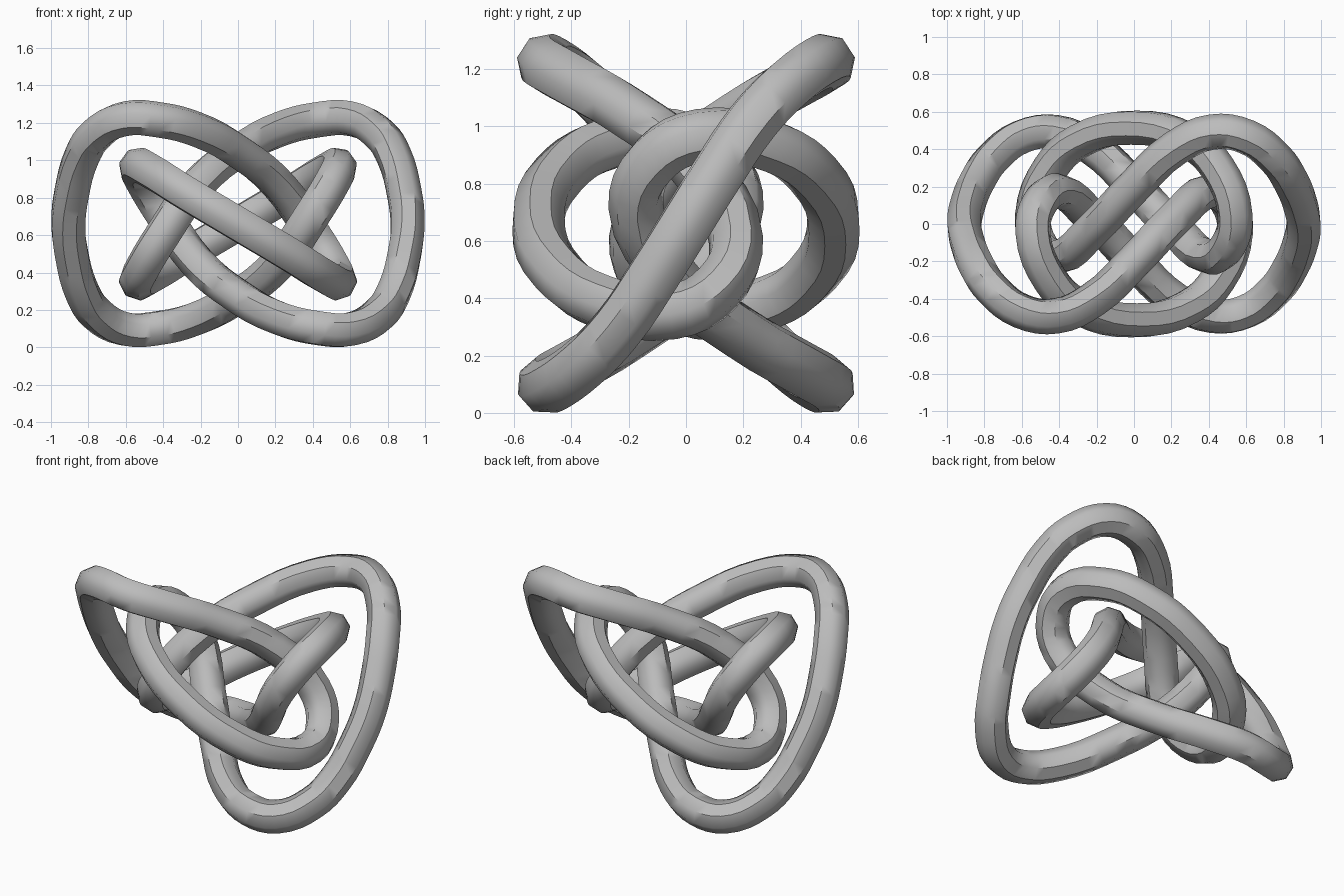
import bpy
from math import radians

cube = bpy.data.objects.get("Cube")
if cube:
    bpy.data.objects.remove(cube, do_unlink=True)

TUBE_RADIUS = 0.096
MID_HEIGHT = 0.66

# One quarter of the knot's centre line: front strand, inner hook, outer lobe
quarter = [
    (0, -.515, 0), (.29, -.445, -.172), (.45, -.295, -.272), (.54, -.05, -.308),
    (.505, .11, -.225), (.405, .175, -.06), (.22, .03, .205), (0, -.2, .387),
    (-.22, -.405, .505), (-.42, -.492, .556), (-.6, -.467, .563),
    (-.755, -.352, .482), (-.835, -.235, .36), (-.89, -.1, .16), (-.907, 0, 0),
]

# Half turn about x gives the second quarter, half turn about z the rest
half = quarter + [(x, -y, -z) for x, y, z in reversed(quarter[1:-1])]
loop = half + [(-x, -y, z) for x, y, z in half]

# Closed smooth path with an eight-sided tube around it
curve = bpy.data.curves.new("knot_tube", "CURVE")
curve.dimensions = "3D"
curve.resolution_u = 4
curve.twist_mode = "MINIMUM"
curve.bevel_depth = TUBE_RADIUS
curve.bevel_resolution = 2
spline = curve.splines.new("BEZIER")
spline.bezier_points.add(len(loop) - 1)
for point, (x, y, z) in zip(spline.bezier_points, loop):
    point.co = (x, y, z + MID_HEIGHT)
    point.handle_left_type = point.handle_right_type = "AUTO"
spline.use_cyclic_u = True

knot = bpy.data.objects.new("knot_tube", curve)
bpy.context.collection.objects.link(knot)

# Plain grey material
grey = bpy.data.materials.new("plain_grey")
grey.use_nodes = True
colour = (0.5, 0.5, 0.5, 1)
grey.diffuse_color = colour
grey.node_tree.nodes["Principled BSDF"].inputs["Base Color"].default_value = colour
curve.materials.append(grey)

# Turn the tube into a mesh, smooth along its length with soft facet edges
bpy.ops.object.select_all(action="DESELECT")
knot.select_set(True)
bpy.context.view_layer.objects.active = knot
bpy.ops.object.convert(target="MESH")
bpy.ops.object.shade_smooth_by_angle(angle=radians(45))
